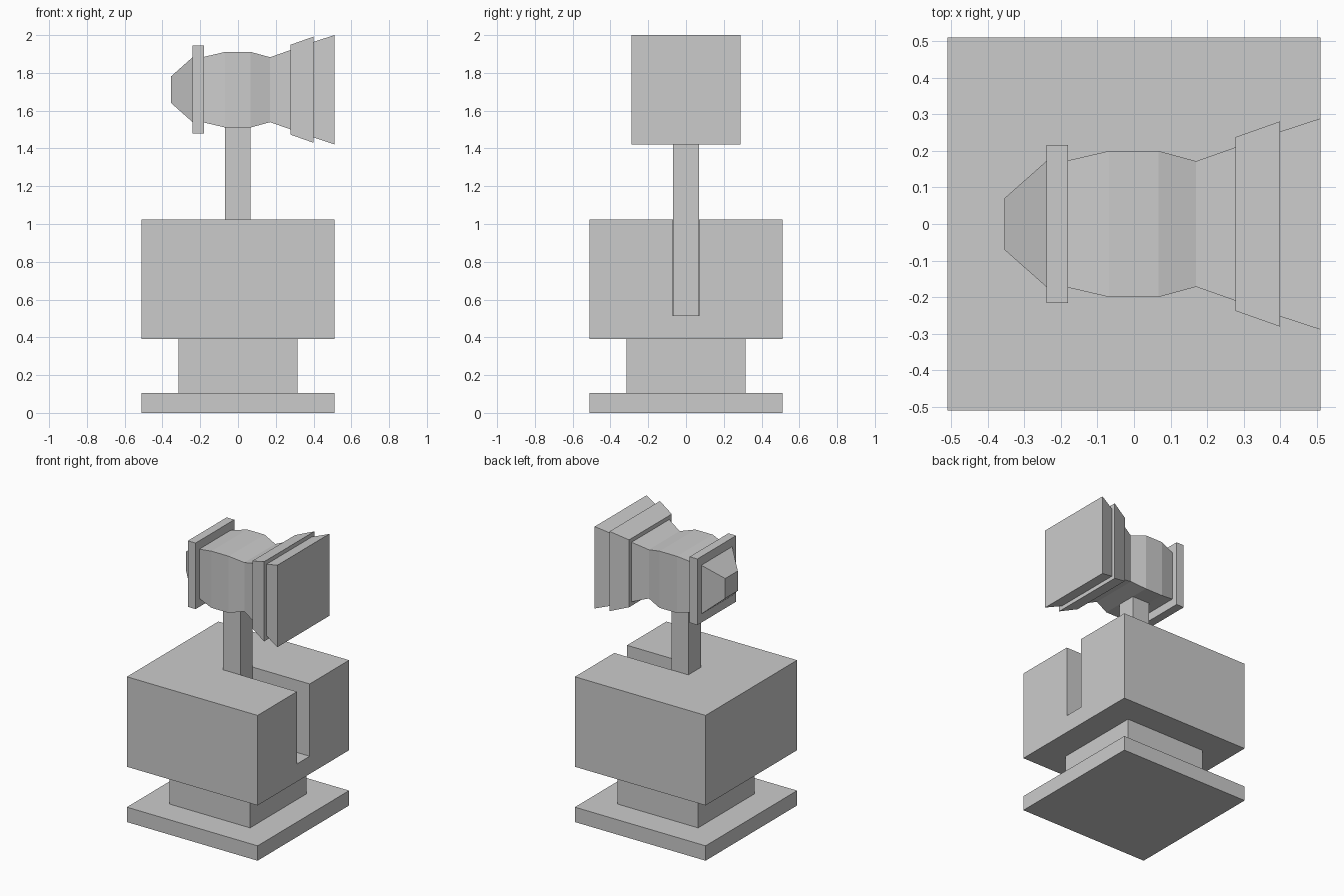
import bpy
import bmesh
from mathutils import Matrix, Vector

old = bpy.data.objects.get("Cube")
if old:
    bpy.data.objects.remove(old, do_unlink=True)

grey = bpy.data.materials.new("light grey")
grey.use_nodes = True
colour = (0.6, 0.6, 0.6, 1)
grey.diffuse_color = colour
grey.node_tree.nodes["Principled BSDF"].inputs["Base Color"].default_value = colour

HEAD_Z = 1.711


def finish(name, bm):
    bmesh.ops.recalc_face_normals(bm, faces=bm.faces)
    mesh = bpy.data.meshes.new(name)
    bm.to_mesh(mesh)
    bm.free()
    mesh.materials.append(grey)
    obj = bpy.data.objects.new(name, mesh)
    bpy.context.collection.objects.link(obj)
    return obj


def box(name, low, high):
    low, high = Vector(low), Vector(high)
    bm = bmesh.new()
    bmesh.ops.create_cube(bm, size=1, matrix=Matrix.Translation((low + high) / 2)
                          @ Matrix.Diagonal((*(high - low), 1)))
    return finish(name, bm)


def square_loft(name, profile):
    """Square sections along x, given as (x, half width)."""
    bm = bmesh.new()
    rings = [[bm.verts.new((x, sy * h, HEAD_Z + sz * h))
              for sy, sz in ((-1, -1), (1, -1), (1, 1), (-1, 1))]
             for x, h in profile]
    for a, b in zip(rings, rings[1:]):
        for i in range(4):
            j = (i + 1) % 4
            bm.faces.new((a[i], a[j], b[j], b[i]))
    bm.faces.new(rings[0])
    bm.faces.new(rings[-1])
    return finish(name, bm)


# Stepped base
box("base_plate", (-0.51, -0.51, 0), (0.51, 0.51, 0.105))
box("pedestal", (-0.315, -0.315, 0.105), (0.315, 0.315, 0.39))

# Main block with a slot open at the top and on the +x side
block = box("main_block", (-0.51, -0.51, 0.39), (0.51, 0.51, 1.025))
cutter = box("slot_cutter", (-0.068, -0.071, 0.515), (0.7, 0.071, 1.2))
cutter.hide_render = True
cut = block.modifiers.new("slot", "BOOLEAN")
cut.operation = "DIFFERENCE"
cut.solver = "EXACT"
cut.object = cutter
bpy.context.view_layer.objects.active = block
bpy.ops.object.modifier_apply(modifier=cut.name)
bpy.data.objects.remove(cutter, do_unlink=True)

# Post standing in the slot
box("post", (-0.068, -0.068, 0.515), (0.067, 0.068, 1.53))

# Head along x, from the tapered tail to the flared mouth
square_loft("tail_cap", [(-0.355, 0.07), (-0.24, 0.172)])
box("rear_plate", (-0.24, -0.216, HEAD_Z - 0.233), (-0.18, 0.216, HEAD_Z + 0.233))
square_loft("head_body", [(-0.18, 0.174), (-0.068, 0.2), (0.067, 0.2),
                          (0.17, 0.172), (0.278, 0.21)])
square_loft("inner_flare", [(0.278, 0.238), (0.4, 0.281)])
square_loft("outer_flare", [(0.4, 0.253), (0.51, 0.289)])
